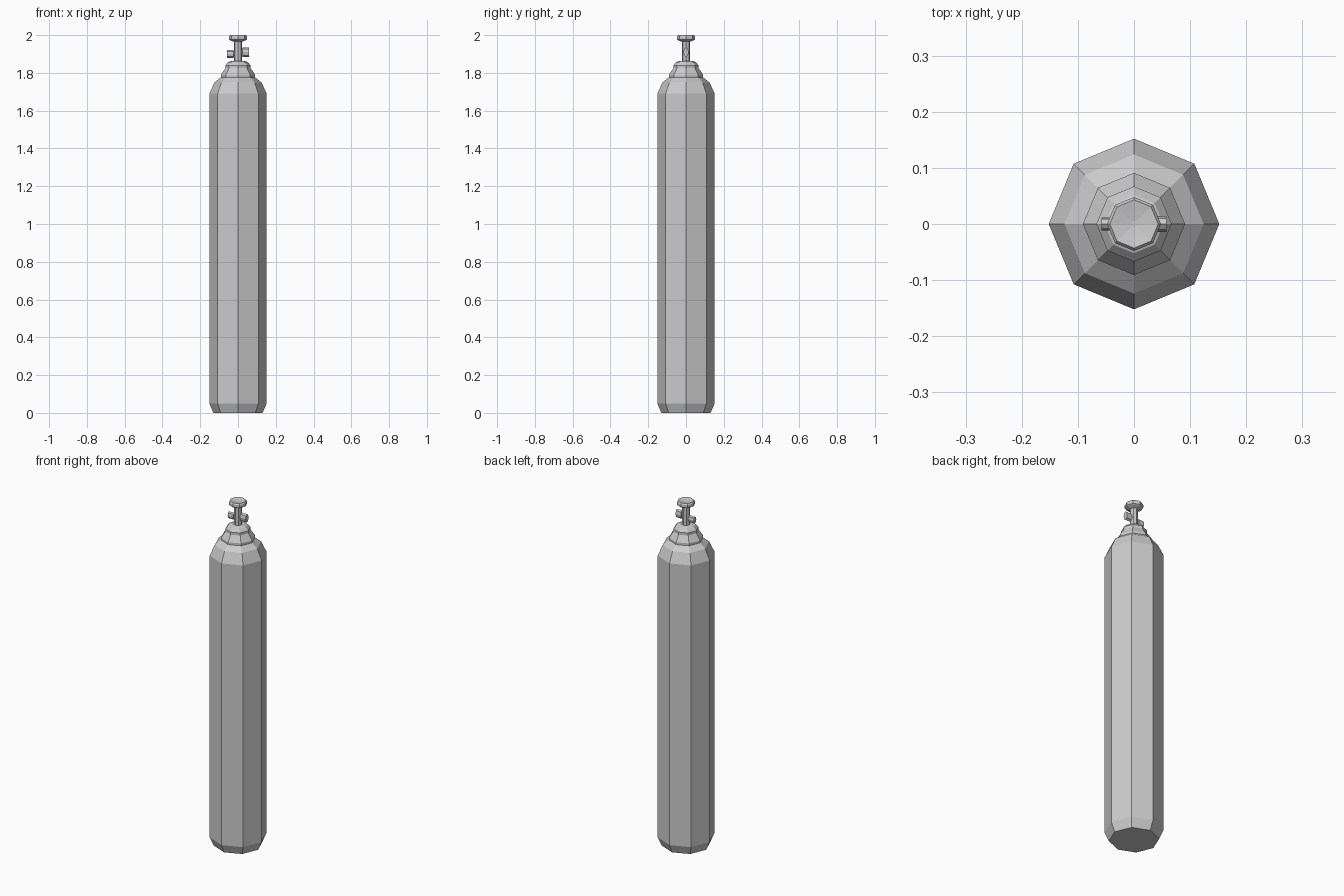
import bpy, math
from mathutils import Matrix

if "Cube" in bpy.data.objects:
    bpy.data.objects.remove(bpy.data.objects["Cube"])

SIDES = 8


def lathe(name, profile, matrix=Matrix()):
    """Revolve (radius, height) points into a closed flat-sided solid."""
    verts, faces = [], []
    for r, z in profile:
        for i in range(SIDES):
            a = 2 * math.pi * i / SIDES
            verts.append(matrix @ Matrix.Translation((r * math.cos(a), r * math.sin(a), z)).translation)
    for k in range(len(profile) - 1):
        for i in range(SIDES):
            j = (i + 1) % SIDES
            a, b = k * SIDES, (k + 1) * SIDES
            faces.append((a + i, a + j, b + j, b + i))
    top = (len(profile) - 1) * SIDES
    faces.append(tuple(reversed(range(SIDES))))
    faces.append(tuple(range(top, top + SIDES)))
    mesh = bpy.data.meshes.new(name)
    mesh.from_pydata([tuple(v) for v in verts], [], faces)
    ob = bpy.data.objects.new(name, mesh)
    bpy.context.collection.objects.link(ob)
    return ob


# Tank body with chamfered foot and sloping shoulder
lathe("tank_body", [(0.13, 0), (0.152, 0.05), (0.152, 1.69),
                    (0.124, 1.75), (0.08, 1.785)])

# Stepped neck collar
lathe("neck_collar", [(0.085, 1.765), (0.091, 1.775), (0.091, 1.79),
                      (0.067, 1.825), (0.067, 1.84), (0.052, 1.857), (0.035, 1.863)])

# Valve stem
lathe("valve_stem", [(0.022, 1.855), (0.022, 1.975)])

# Hand wheel with a slightly dished top
lathe("hand_wheel", [(0.022, 1.965), (0.04, 1.972), (0.048, 1.977),
                     (0.048, 1.993), (0.043, 2.0), (0.025, 1.997), (0.006, 1.994)])

# Side outlets, taller than they are wide
for name, side, z, hy, hz in (("left_outlet", -1, 1.90, 0.012, 0.02),
                              ("right_outlet", 1, 1.91, 0.014, 0.025)):
    m = (Matrix.Translation((0, 0, z))
         @ Matrix.Diagonal((1, hy, hz, 1))
         @ Matrix.Rotation(side * math.pi / 2, 4, 'Y'))
    lathe(name, [(0.65, 0.0), (0.65, 0.022), (1, 0.024), (1, 0.058)], m)
